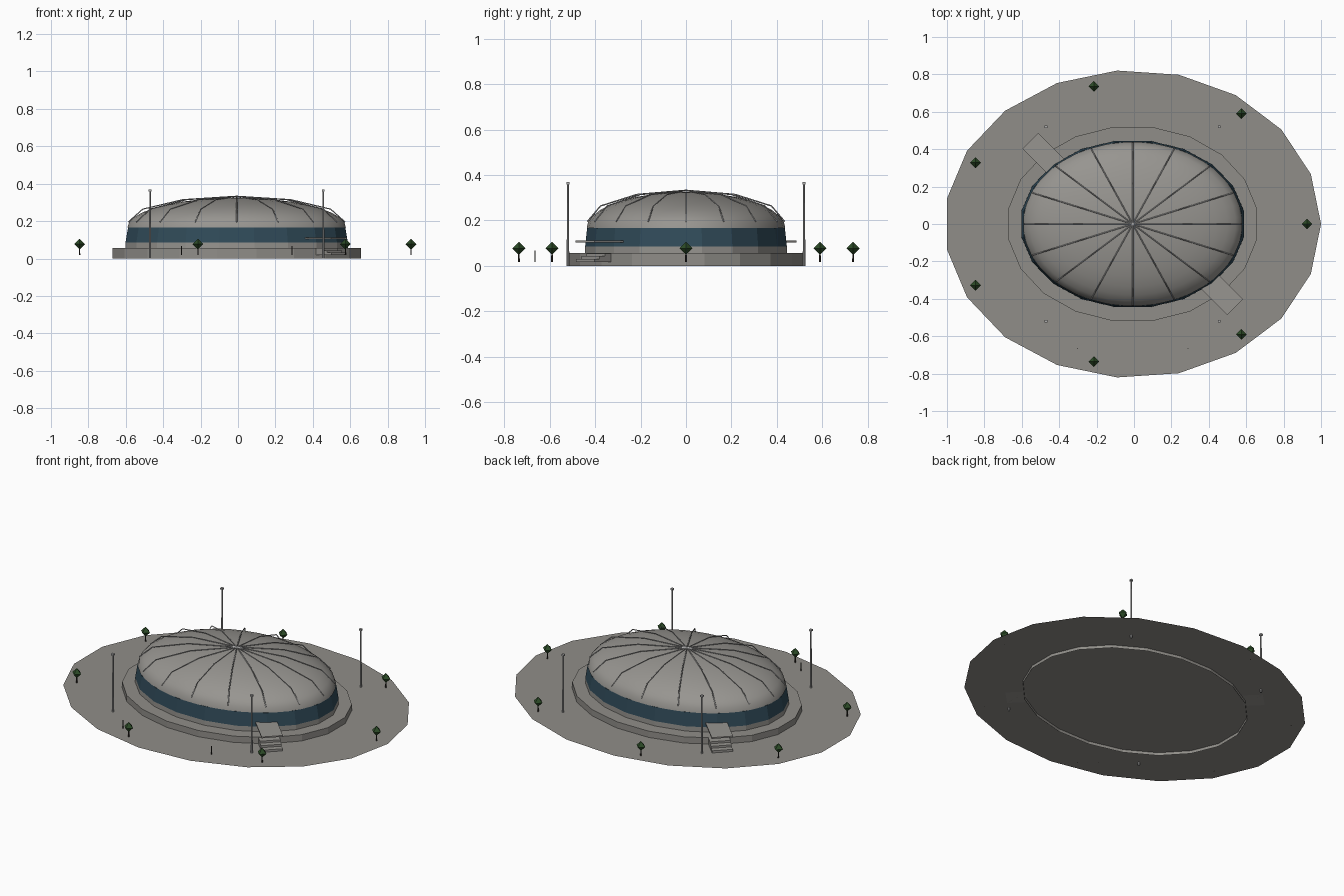
import bpy
import bmesh
from math import sin, cos, pi, radians
from mathutils import Matrix, Vector

cube = bpy.data.objects.get("Cube")
if cube:
    bpy.data.objects.remove(cube, do_unlink=True)

CX = -0.007      # shared centre of every ellipse
GROUND = 0.018


def material(name, rgb):
    m = bpy.data.materials.new(name)
    m.use_nodes = True
    m.diffuse_color = (*rgb, 1)
    m.node_tree.nodes["Principled BSDF"].inputs["Base Color"].default_value = (*rgb, 1)
    return m


paving = material("paving grey", (0.28, 0.27, 0.25))
concrete = material("concrete grey", (0.31, 0.30, 0.28))
glass = material("dark blue glass", (0.03, 0.07, 0.10))
metal = material("light metal", (0.42, 0.42, 0.42))
leaf = material("leaf green", (0.025, 0.07, 0.02))
bark = material("dark bark", (0.03, 0.025, 0.02))


def finish(bm, name, mat):
    me = bpy.data.meshes.new(name)
    bm.to_mesh(me)
    bm.free()
    me.materials.append(mat)
    ob = bpy.data.objects.new(name, me)
    bpy.context.scene.collection.objects.link(ob)
    return ob


def elliptic(name, profile, sides, mat, turn=0.5, cap=True):
    """Stack of elliptical rings (rx, ry, z), open below, optionally capped."""
    bm = bmesh.new()
    rings = []
    for rx, ry, z in profile:
        angles = [2 * pi * (i + turn) / sides for i in range(sides)]
        rings.append([bm.verts.new((CX + rx * cos(a), ry * sin(a), z)) for a in angles])
    for low, high in zip(rings, rings[1:]):
        for i in range(sides):
            j = (i + 1) % sides
            bm.faces.new((low[i], low[j], high[j], high[i]))
    if cap:
        bm.faces.new(rings[-1])
    return finish(bm, name, mat)


def box(bm, size, matrix):
    bmesh.ops.create_cube(bm, size=1, matrix=matrix @ Matrix.Diagonal((*size, 1)))


def rod(bm, x, y, z0, z1, r0, r1, sides):
    bmesh.ops.create_cone(bm, cap_ends=True, segments=sides, radius1=r0, radius2=r1,
                          depth=z1 - z0, matrix=Matrix.Translation((x, y, (z0 + z1) / 2)))


# Site, plinth and wall bands
elliptic("ground", [(1.007, 0.823, GROUND)], 19, paving, turn=0)
elliptic("plinth", [(0.673, 0.525, 0), (0.673, 0.525, 0.056)], 20, paving)
elliptic("wall_foot", [(0.602, 0.45, 0.05), (0.602, 0.45, 0.085)], 20, concrete)
elliptic("glass_band", [(0.602, 0.45, 0.085), (0.588, 0.441, 0.166)], 20, glass)

# Smooth dome roof
steps = [radians(90) * k / 9 for k in range(9)] + [radians(88)]
dome = elliptic("dome_roof", [(0.586 * cos(t), 0.439 * cos(t), 0.166 + 0.159 * sin(t))
                              for t in steps], 40, concrete)
for p in dome.data.polygons:
    p.use_smooth = True

# Roof ribs: eight arches crossing at the top
ribs = bpy.data.curves.new("roof_ribs", "CURVE")
ribs.dimensions = "3D"
ribs.bevel_depth = 0.003
ribs.bevel_resolution = 0
ribs.use_fill_caps = True
ribs.materials.append(metal)
for k in range(8):
    a = pi * k / 8
    arch = ribs.splines.new("POLY")
    arch.points.add(6)
    for i, point in enumerate(arch.points):
        t = pi * i / 6
        point.co = (CX + 0.58 * cos(t) * cos(a), 0.435 * cos(t) * sin(a),
                    0.195 + 0.138 * sin(t), 1)
bpy.context.scene.collection.objects.link(bpy.data.objects.new("roof_ribs", ribs))

# Two opposite entrances, each a canopy over three steps
for side, angle in (("front_left", -45), ("back_right", 135)):
    turn = Matrix.Rotation(radians(angle), 4, "Z")
    sign = 1 if angle < 0 else -1
    tip = Matrix.Translation((CX + sign * 0.547, -sign * 0.444, 0)) @ turn
    bm = bmesh.new()
    box(bm, (0.2, 0.118, 0.008), tip @ Matrix.Translation((-0.1, 0, 0.107)))
    finish(bm, side + "_canopy", concrete)
    bm = bmesh.new()
    for i in range(3):
        start, top = 0.033 * i, 0.031 + 0.012 * i
        length = 0.115 - start
        box(bm, (length, 0.115, top - GROUND),
            tip @ Matrix.Translation((-start - length / 2, 0, (top + GROUND) / 2)))
    finish(bm, side + "_steps", concrete)

# Lamp masts
bm = bmesh.new()
for sx in (-1, 1):
    for sy in (-1, 1):
        x, y = CX + sx * 0.463, sy * 0.52
        rod(bm, x, y, 0, 0.362, 0.006, 0.004, 8)
        box(bm, (0.015, 0.015, 0.01), Matrix.Translation((x, y, 0.364)))
finish(bm, "lamp_masts", metal)

# Trees: octahedral crowns on thin trunks
crowns, trunks = bmesh.new(), bmesh.new()
for k in range(7):
    a = 2 * pi * k / 7
    x, y = CX + 0.932 * cos(a), 0.755 * sin(a)
    rod(trunks, x, y, GROUND, 0.06, 0.004, 0.003, 6)
    bmesh.ops.create_uvsphere(crowns, u_segments=4, v_segments=2, radius=0.029,
                              matrix=Matrix.Translation((x, y, 0.077)))
finish(crowns, "tree_crowns", leaf)
finish(trunks, "tree_trunks", bark)

# Slim sign posts near the front edge
bm = bmesh.new()
for sx in (-1, 1):
    box(bm, (0.006, 0.003, 0.05), Matrix.Translation((CX + sx * 0.296, -0.665, GROUND + 0.025)))
finish(bm, "sign_posts", bark)
